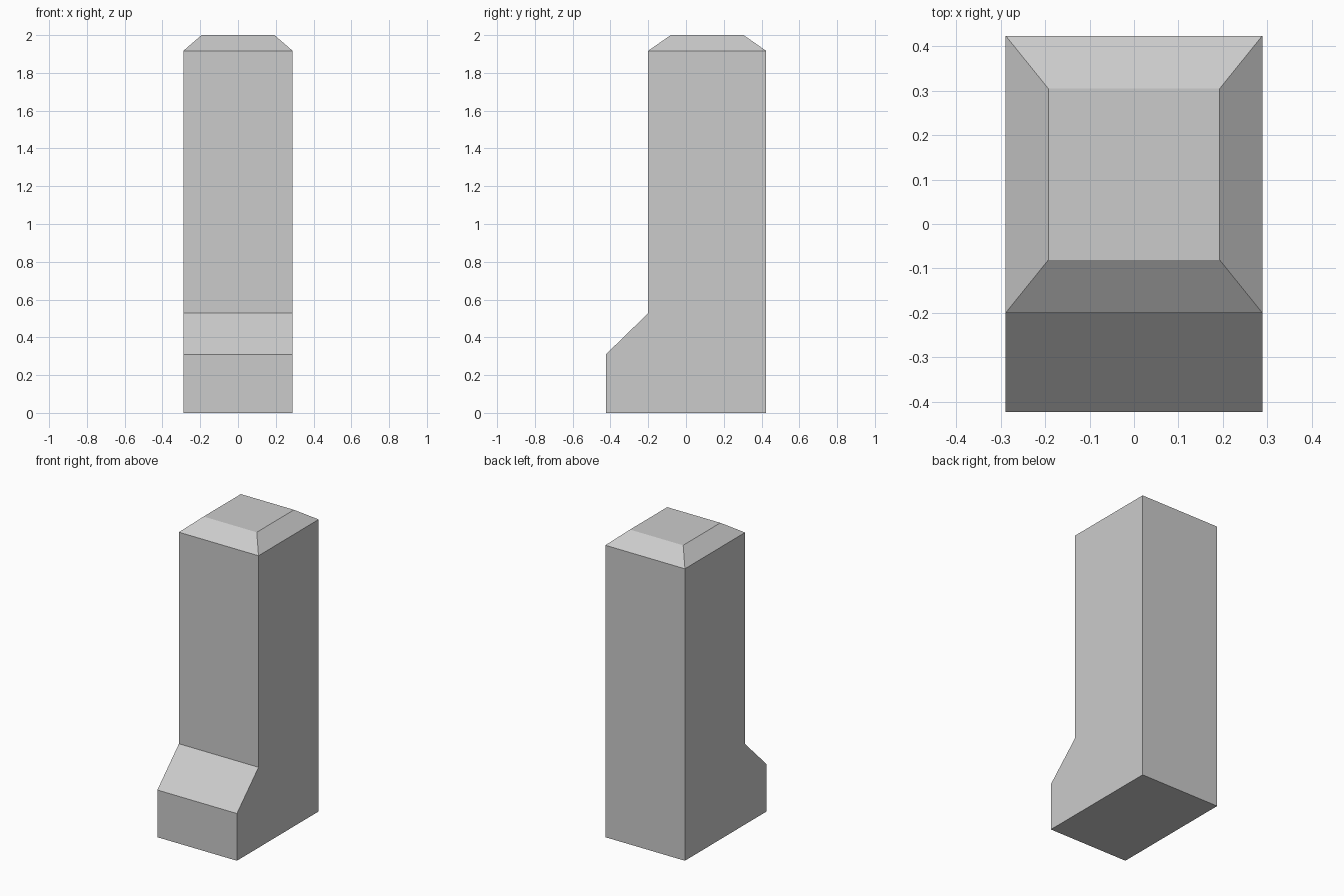
import bpy, bmesh

if "Cube" in bpy.data.objects:
    bpy.data.objects.remove(bpy.data.objects["Cube"])

HALF_W = 0.289
# side profile (y, z): stepped body with sloped front ledge
PROFILE = [(-0.424, 0), (0.424, 0), (0.424, 1.917), (-0.2, 1.917),
           (-0.2, 0.528), (-0.424, 0.31)]

bm = bmesh.new()

# body: side profile extruded across the width
side = bm.faces.new([bm.verts.new((-HALF_W, y, z)) for y, z in PROFILE])
new = bmesh.ops.extrude_face_region(bm, geom=[side])["geom"]
bmesh.ops.translate(bm, vec=(2 * HALF_W, 0, 0),
                    verts=[g for g in new if isinstance(g, bmesh.types.BMVert)])

# chamfered cap: top face raised and narrowed
top = max(bm.faces, key=lambda f: f.calc_center_median().z)
cap = bmesh.ops.extrude_discrete_faces(bm, faces=[top])["faces"][0]
mid_y = cap.calc_center_median().y
for v in cap.verts:
    v.co.x *= 0.193 / HALF_W
    v.co.y = mid_y + (v.co.y - mid_y) * 0.193 / 0.312
    v.co.z = 2.0

bmesh.ops.recalc_face_normals(bm, faces=bm.faces)
mesh = bpy.data.meshes.new("stepped_pillar")
bm.to_mesh(mesh)
bm.free()
bpy.context.collection.objects.link(bpy.data.objects.new("stepped_pillar", mesh))
